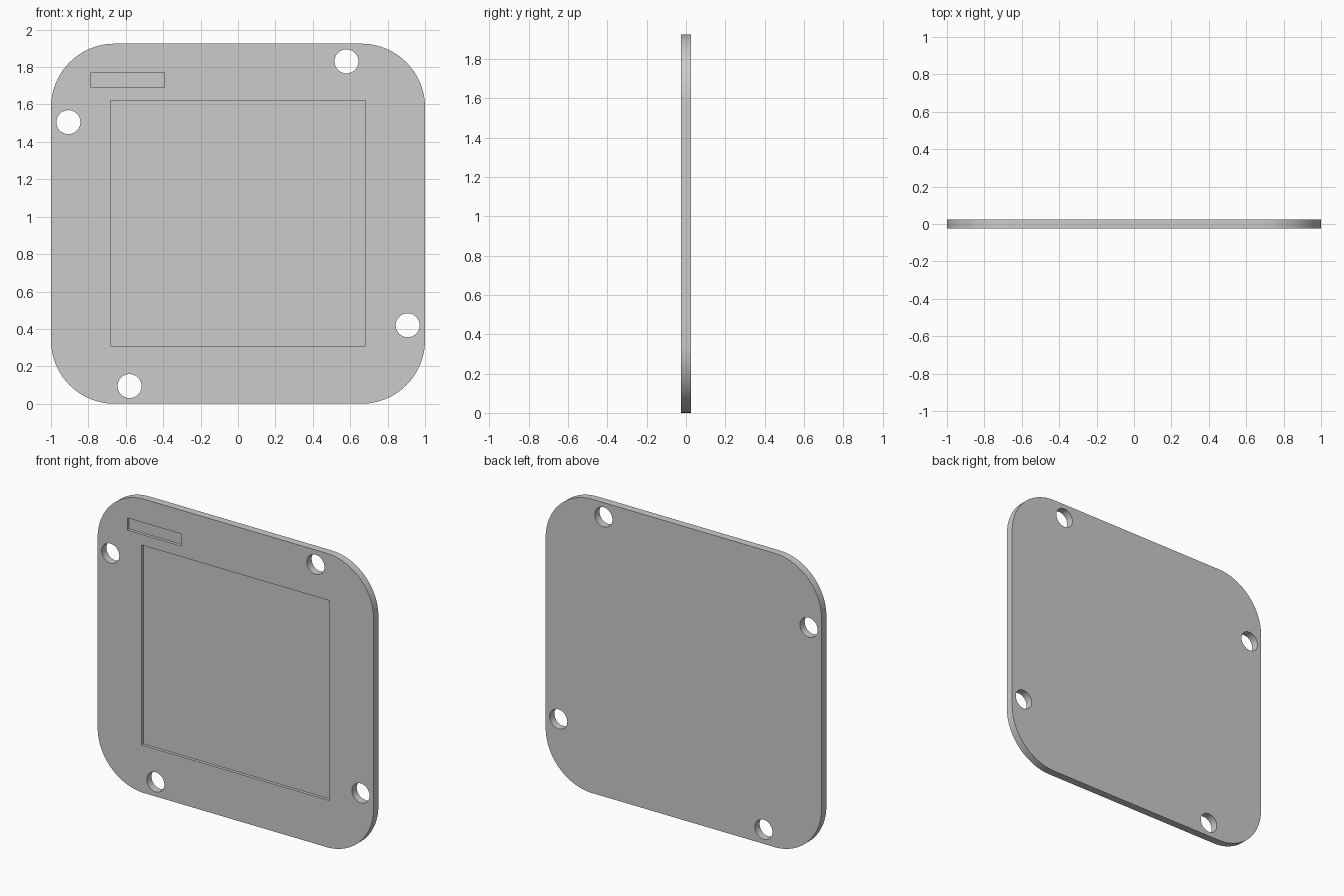
import bpy
import bmesh
from math import cos, sin, pi, radians

WIDTH, HEIGHT, THICK = 2.0, 1.925, 0.05
CORNER = 0.34
RECESS = 0.02
MID = HEIGHT / 2
FRONT = -THICK / 2

cube = bpy.data.objects.get("Cube")
if cube:
    bpy.data.objects.remove(cube, do_unlink=True)

grey = bpy.data.materials.new("plain grey")
grey.use_nodes = True
grey.diffuse_color = (0.6, 0.6, 0.6, 1)
grey.node_tree.nodes["Principled BSDF"].inputs["Base Color"].default_value = (0.6, 0.6, 0.6, 1)


def slab(name, outline, y0, y1):
    """Extrude an outline in the xz plane from y0 to y1."""
    bm = bmesh.new()
    face = bm.faces.new([bm.verts.new((x, y0, z)) for x, z in outline])
    new = bmesh.ops.extrude_face_region(bm, geom=[face])["geom"]
    verts = [v for v in new if isinstance(v, bmesh.types.BMVert)]
    bmesh.ops.translate(bm, verts=verts, vec=(0, y1 - y0, 0))
    bmesh.ops.recalc_face_normals(bm, faces=bm.faces)
    mesh = bpy.data.meshes.new(name)
    bm.to_mesh(mesh)
    bm.free()
    mesh.materials.append(grey)
    obj = bpy.data.objects.new(name, mesh)
    bpy.context.collection.objects.link(obj)
    return obj


def circle(cx, cz, r, steps=48):
    return [(cx + r * cos(2 * pi * i / steps), cz + r * sin(2 * pi * i / steps))
            for i in range(steps)]


def rectangle(x0, x1, z0, z1):
    return [(x0, z0), (x1, z0), (x1, z1), (x0, z1)]


def rounded_rectangle(w, h, r, steps=24):
    points = []
    for k, (sx, sz) in enumerate([(1, 1), (-1, 1), (-1, -1), (1, -1)]):
        for i in range(steps + 1):
            a = (k + i / steps) * pi / 2
            points.append((sx * (w / 2 - r) + r * cos(a),
                           MID + sz * (h / 2 - r) + r * sin(a)))
    return points


# Rounded plate
plate = slab("cover_plate", rounded_rectangle(WIDTH, HEIGHT, CORNER), FRONT, -FRONT)

# Four screw holes, in two pairs opposite each other about the centre
cutters = []
for x, z in [(0.58, 0.868), (-0.907, 0.543)]:
    for s in (1, -1):
        cutters.append(slab("screw_hole_cutter", circle(s * x, MID + s * z, 0.064),
                            -THICK, THICK))

# Large square recess and small label recess in the front
for name, box in [("panel_recess_cutter", (-0.682, 0.682, 0.31, 1.62)),
                  ("label_recess_cutter", (-0.785, -0.395, 1.69, 1.77))]:
    cutters.append(slab(name, rectangle(*box), -THICK, FRONT + RECESS))

# Cut and discard the cutters
bpy.context.view_layer.objects.active = plate
for cutter in cutters:
    mod = plate.modifiers.new(cutter.name, 'BOOLEAN')
    mod.object = cutter
    mod.solver = 'EXACT'
    bpy.ops.object.modifier_apply(modifier=mod.name)
    bpy.data.objects.remove(cutter, do_unlink=True)

bpy.ops.object.select_all(action='DESELECT')
plate.select_set(True)
bpy.ops.object.shade_smooth_by_angle(angle=radians(30))
